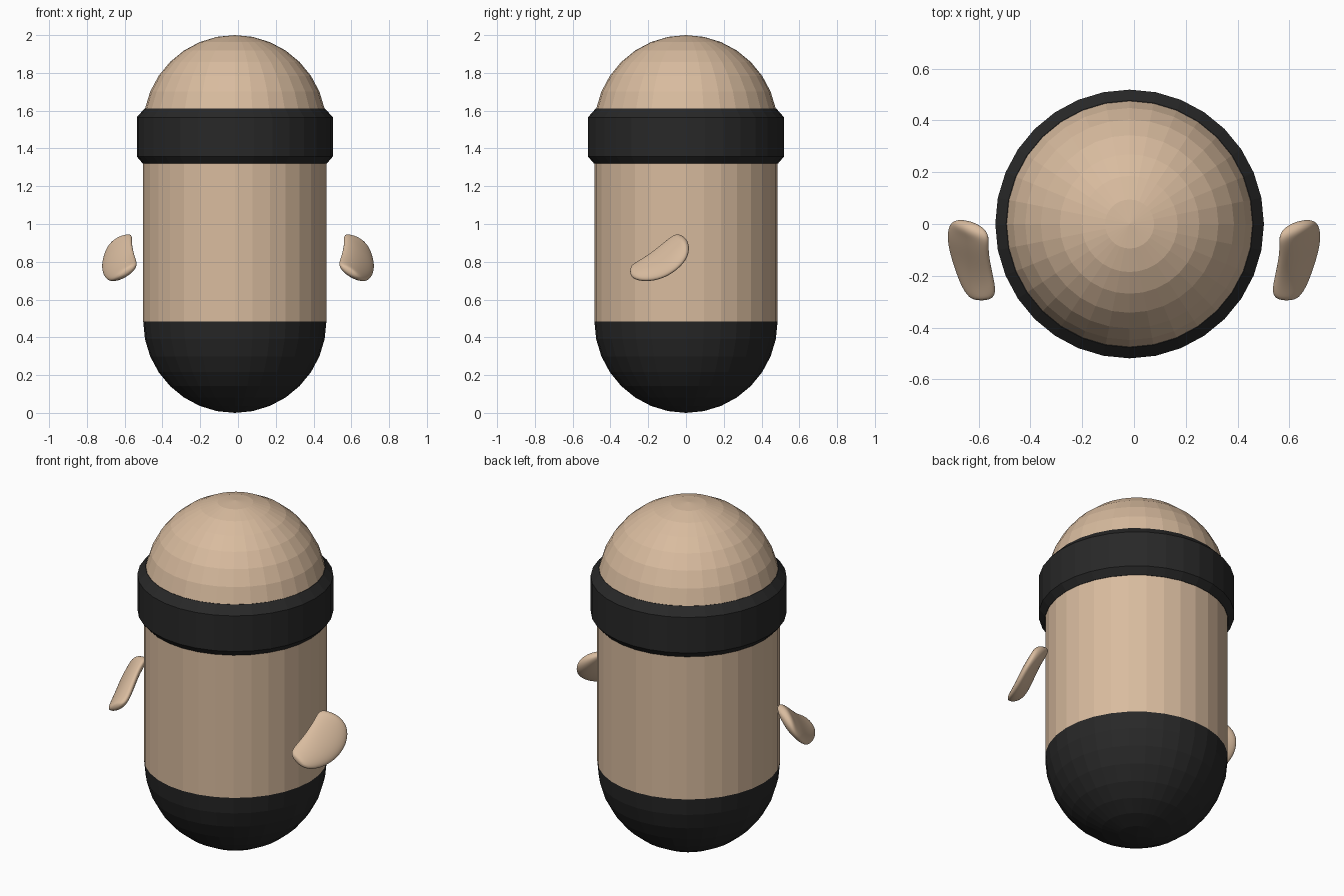
import bpy, bmesh, math
from mathutils import Vector

if "Cube" in bpy.data.objects:
    bpy.data.objects.remove(bpy.data.objects["Cube"])

CX, R, SEG = -0.017, 0.485, 32


def material(name, rgb):
    m = bpy.data.materials.new(name)
    m.diffuse_color = (*rgb, 1)
    m.use_nodes = True
    m.node_tree.nodes["Principled BSDF"].inputs["Base Color"].default_value = m.diffuse_color
    return m


tan = material("tan", (0.69, 0.50, 0.345))
black = material("black", (0.021, 0.021, 0.021))


def make_object(name, bm, mats):
    bmesh.ops.recalc_face_normals(bm, faces=bm.faces)
    me = bpy.data.meshes.new(name)
    bm.to_mesh(me)
    bm.free()
    for m in mats:
        me.materials.append(m)
    ob = bpy.data.objects.new(name, me)
    bpy.context.collection.objects.link(ob)
    return ob


def bridge(bm, a, b):
    n = len(a)
    for i in range(n):
        bm.faces.new((a[i], a[(i + 1) % n], b[(i + 1) % n], b[i]))


def ring(bm, r, z):
    return [bm.verts.new((CX + r * math.cos(math.tau * i / SEG),
                          r * math.sin(math.tau * i / SEG), z)) for i in range(SEG)]


# capsule body: dark lower dome, tan tube and head
bm = bmesh.new()
profile = []
for base, start in ((R, -90), (2 - R, 0)):
    for k in range(9):
        a = math.radians(start + 11.25 * k)
        if abs(math.cos(a)) > 0.01:
            profile.append((R * math.cos(a), base + R * math.sin(a)))
rings = [ring(bm, r, z) for r, z in profile]
for a, b in zip(rings, rings[1:]):
    bridge(bm, a, b)
for z, loop in ((0, rings[0]), (2, rings[-1])):
    tip = bm.verts.new((CX, 0, z))
    for i in range(SEG):
        bm.faces.new((loop[i], loop[(i + 1) % SEG], tip))
for f in bm.faces:
    f.material_index = 1 if f.calc_center_median().z < R else 0
make_object("body", bm, [tan, black])

# bevelled head band
bm = bmesh.new()
band = [(0.46, 1.32), (0.487, 1.32), (0.519, 1.357), (0.519, 1.565), (0.477, 1.612), (0.46, 1.612)]
rings = [ring(bm, r, z) for r, z in band]
for a, b in zip(rings, rings[1:] + rings[:1]):
    bridge(bm, a, b)
make_object("head_band", bm, [black])

# mitten hands: loft of oval sections given by upper edge, lower edge, half thickness
SECTIONS = [
    ((.555, -.295, .772), (.62, -.298, .73), .016),
    ((.530, -.270, .79), (.655, -.265, .703), .030),
    ((.545, -.205, .83), (.685, -.19, .695), .034),
    ((.557, -.150, .875), (.71, -.11, .715), .034),
    ((.562, -.105, .912), (.724, -.04, .762), .034),
    ((.560, -.070, .938), (.712, .008, .82), .034),
    ((.565, -.045, .945), (.69, .015, .88), .030),
    ((.585, -.025, .942), (.64, -.002, .925), .014),
]
N = 12


def hand(name, side):
    bm = bmesh.new()
    secs = [(Vector(u), Vector(l), t) for u, l, t in SECTIONS]
    mids = [(u + l) / 2 for u, l, _ in secs]
    rings = []
    for i, (u, l, t) in enumerate(secs):
        path = mids[min(i + 1, len(mids) - 1)] - mids[max(i - 1, 0)]
        w = (u - l) / 2
        n = w.cross(path).normalized()
        loop = []
        for k in range(N):
            a = math.tau * k / N
            p = mids[i] + w * math.cos(a) + n * t * math.sin(a)
            loop.append(bm.verts.new((p.x * side, p.y, p.z)))
        rings.append(loop)
    for a, b in zip(rings, rings[1:]):
        bridge(bm, a, b)
    bm.faces.new(rings[0])
    bm.faces.new(rings[-1])
    ob = make_object(name, bm, [tan])
    for p in ob.data.polygons:
        p.use_smooth = True
    mod = ob.modifiers.new("round", 'SUBSURF')
    mod.levels = mod.render_levels = 2


hand("right_hand", 1)
hand("left_hand", -1)
